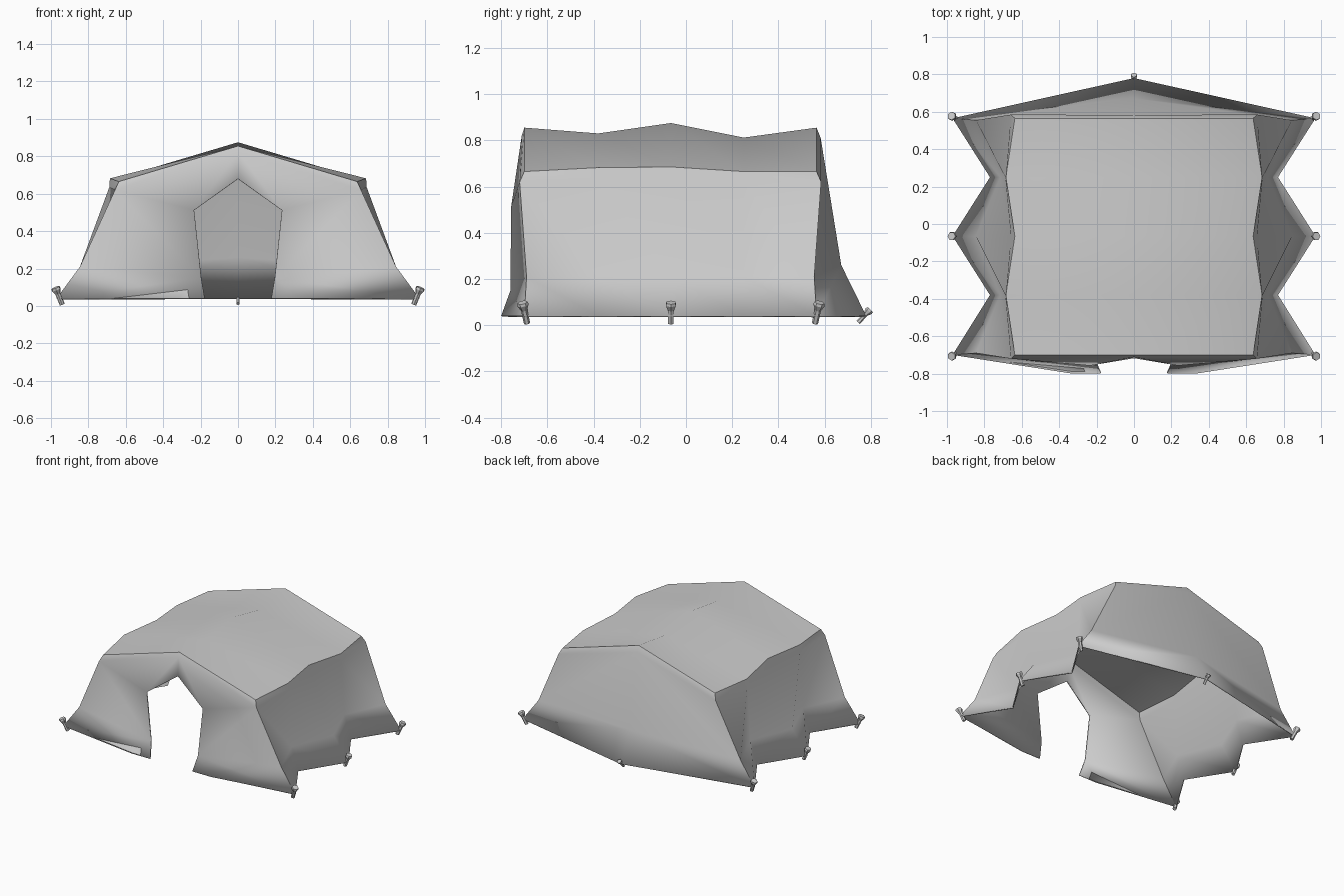
import bpy, bmesh, math
from mathutils import Vector, Matrix

if "Cube" in bpy.data.objects:
    bpy.data.objects.remove(bpy.data.objects["Cube"])


def finish(bm, name, angle):
    me = bpy.data.meshes.new(name)
    bm.to_mesh(me)
    bm.free()
    ob = bpy.data.objects.new(name, me)
    bpy.context.collection.objects.link(ob)
    bpy.ops.object.select_all(action='DESELECT')
    ob.select_set(True)
    bpy.context.view_layer.objects.active = ob
    bpy.ops.object.shade_smooth_by_angle(angle=math.radians(angle))
    return ob


# Canopy: right half, open underneath, with scalloped hem between the pegs
bm = bmesh.new()
V = lambda *p: bm.verts.new(p)
F = lambda *v: bm.faces.new(v)

# stations along y: y, ridge z, eave x, eave z, fold x, hem x, end direction
stations = [
    (-0.70, 0.855, 0.637, 0.665, 0.845, 0.97, -1),
    (-0.38, 0.83, 0.685, 0.682, 0.715, 0.77, 0),
    (-0.065, 0.875, 0.637, 0.685, 0.845, 0.97, 0),
    (0.25, 0.812, 0.685, 0.665, 0.715, 0.77, 0),
    (0.565, 0.855, 0.637, 0.665, 0.845, 0.97, 1),
]
cols = []
for y, rz, ex, ez, mx, bx, end in stations:
    t = 0.1
    cols.append([
        V(0, y, rz),
        V(ex, y, ez),
        V(ex + (mx - ex) * t, y + end * 0.02, ez + (0.21 - ez) * t),
        V(mx, y - end * 0.01, 0.21),
        V(bx, y, 0.04),
    ])
roof = None
for a, b in zip(cols, cols[1:]):
    for i in range(4):
        f = F(a[i], a[i + 1], b[i + 1], b[i])
        roof = roof or f

# Back wall
ridge, eave, under, fold, hem = cols[-1]
centre = [ridge, V(0, 0.583, 0.81), V(0, 0.672, 0.26), V(0, 0.78, 0.04)]
side = [eave, under, fold, hem]
for i in range(3):
    F(centre[i], centre[i + 1], side[i + 1], side[i])

# Front wall around the doorway
ridge, eave, under, fold, hem = cols[0]
brow = V(0, -0.711, 0.82)
apex = V(0, -0.718, 0.68)
shoulder = V(0.235, -0.757, 0.512)
jamb = V(0.197, -0.76, 0.15)
foot = V(0.178, -0.80, 0.04)
skirt = V(0.33, -0.80, 0.04)
F(ridge, eave, under, brow)
F(brow, under, shoulder, apex)
F(under, fold, jamb, shoulder)
F(fold, hem, skirt, foot, jamb)

bmesh.ops.recalc_face_normals(bm, faces=bm.faces[:])
roof.normal_update()
if roof.normal.z < 0:
    bmesh.ops.reverse_faces(bm, faces=bm.faces[:])
canopy = finish(bm, "canopy", 38)
mir = canopy.modifiers.new("mirror", 'MIRROR')
mir.use_clip = True
sol = canopy.modifiers.new("cloth", 'SOLIDIFY')
sol.thickness = 0.01
sol.offset = -1


# Ground pegs: thin shaft with a flared head, leaning outwards
def peg(name, tip, top, r):
    tip, top = Vector(tip), Vector(top)
    d = top - tip
    rot = d.to_track_quat('Z', 'Y').to_matrix().to_4x4()
    bm = bmesh.new()
    # start, end, start radius, end radius
    for s, e, r1, r2 in ((0, 0.72, 0.55, 0.55), (0.6, 0.88, 0.5, 1), (0.88, 1, 1, 0.9)):
        bmesh.ops.create_cone(
            bm, cap_ends=True, segments=6, radius1=r * r1, radius2=r * r2,
            depth=d.length * (e - s),
            matrix=Matrix.Translation(tip + d * (s + e) / 2) @ rot)
    finish(bm, name, 20)


for sx, side in ((-1, "left"), (1, "right")):
    for y, dy, place in ((-0.70, -0.02, "front"), (-0.065, 0, "middle"), (0.57, 0.02, "back")):
        peg(f"{side}_{place}_peg", (sx * 0.94, y - dy * 0.6, 0.008),
            (sx * 0.976, y + dy * 0.4, 0.098), 0.025)
peg("rear_peg", (0, 0.745, 0.012), (0, 0.797, 0.068), 0.018)
